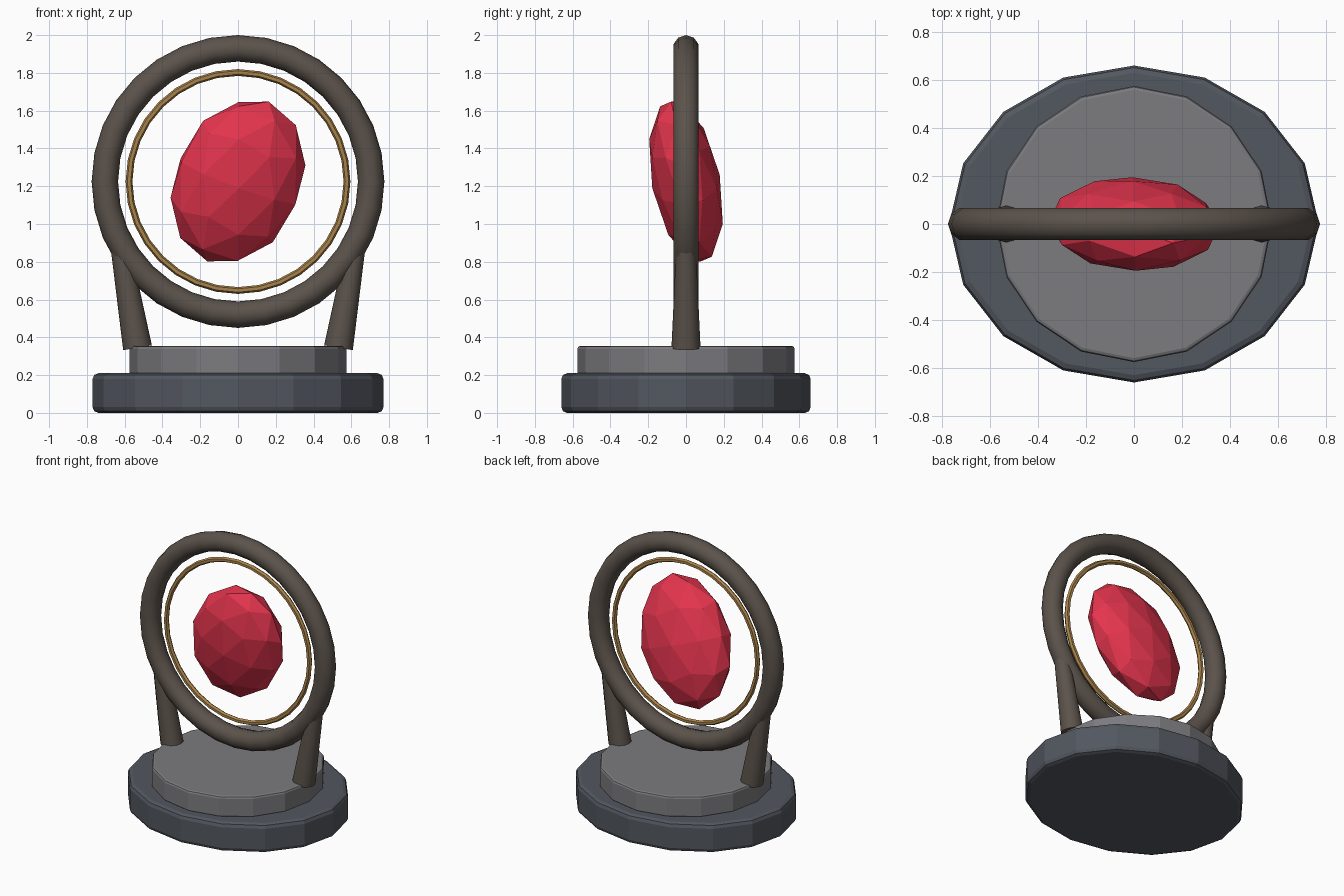
import bpy
from math import radians, pi
from mathutils import Vector

if "Cube" in bpy.data.objects:
    bpy.data.objects.remove(bpy.data.objects["Cube"])

RING_Z = 1.225


def material(name, rgb):
    m = bpy.data.materials.new(name)
    m.diffuse_color = (*rgb, 1)
    m.use_nodes = True
    m.node_tree.nodes["Principled BSDF"].inputs["Base Color"].default_value = m.diffuse_color
    return m


def finish(name, mat, smooth=False):
    ob = bpy.context.object
    ob.name = name
    ob.data.materials.append(mat)
    if smooth:
        bpy.ops.object.shade_smooth_by_angle(angle=radians(50))
    return ob


dark_stone = material("dark_stone", (0.085, 0.095, 0.115))
stone = material("stone", (0.2, 0.2, 0.215))
iron = material("iron", (0.105, 0.085, 0.07))
brass = material("brass", (0.40, 0.23, 0.07))
red = material("red_crystal", (0.78, 0.035, 0.075))


def slab(name, rx, ry, z0, z1, bevel, mat):
    bpy.ops.mesh.primitive_cylinder_add(vertices=16, radius=1, depth=z1 - z0,
                                        location=(0, 0, (z0 + z1) / 2))
    ob = finish(name, mat)
    for v in ob.data.vertices:
        v.co.x *= rx
        v.co.y *= ry
    mod = ob.modifiers.new("bevel", 'BEVEL')
    mod.width = bevel
    mod.segments = 2
    mod.limit_method = 'ANGLE'
    mod.angle_limit = radians(40)


def hoop(name, major, minor, sides, mat):
    bpy.ops.mesh.primitive_torus_add(major_radius=major, minor_radius=minor,
                                     major_segments=32, minor_segments=sides,
                                     location=(0, 0, RING_Z), rotation=(pi / 2, 0, 0))
    finish(name, mat, True)


# Stepped base
slab("lower_base", 0.77, 0.66, 0, 0.21, 0.03, dark_stone)
slab("upper_base", 0.575, 0.575, 0.2, 0.355, 0.016, stone)

# Upright rings
hoop("outer_ring", 0.705, 0.07, 10, iron)
hoop("inner_ring", 0.577, 0.018, 6, brass)

# Tapered legs carrying the ring
for side, s in (("left", -1), ("right", 1)):
    foot, head = Vector((s * 0.532, 0, 0.345)), Vector((s * 0.622, 0, 0.875))
    bpy.ops.mesh.primitive_cone_add(vertices=12, radius1=0.077, radius2=0.052,
                                    depth=(head - foot).length, location=(foot + head) / 2)
    ob = finish(side + "_leg", iron, True)
    ob.rotation_euler = (0, (head - foot).angle((0, 0, 1)) * s, 0)

# Faceted floating crystal
bpy.ops.mesh.primitive_ico_sphere_add(subdivisions=2, radius=1, location=(0, 0, RING_Z),
                                      rotation=(radians(12), radians(20), radians(6)))
crystal = finish("crystal", red)
crystal.scale = (0.34, 0.182, 0.46)
